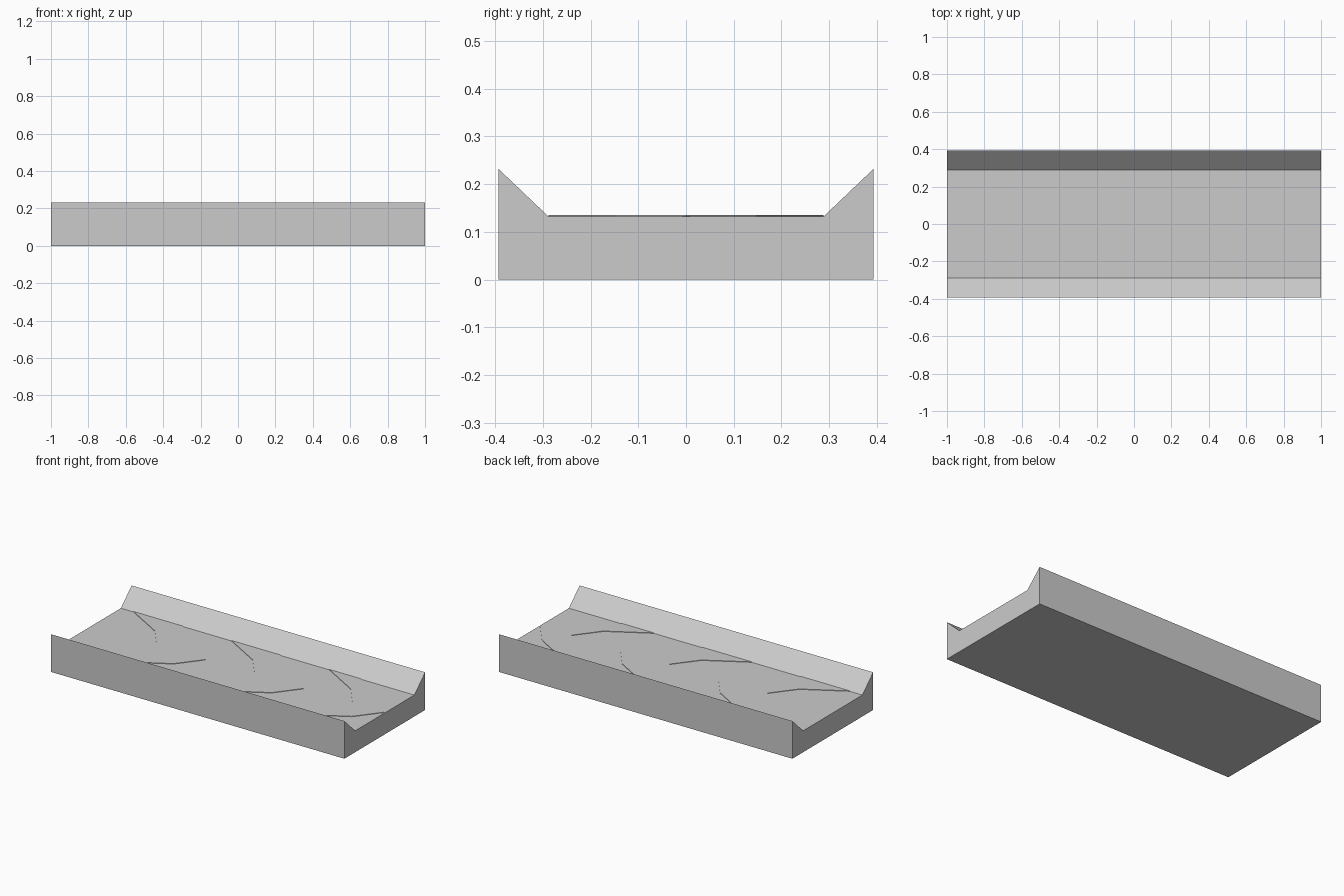
import bpy
import bmesh

cube = bpy.data.objects.get("Cube")
if cube:
    bpy.data.objects.remove(cube, do_unlink=True)

# Single plain grey for every part
grey = bpy.data.materials.new("light grey")
grey.use_nodes = True
colour = (0.6, 0.6, 0.6, 1)
grey.diffuse_color = colour
grey.node_tree.nodes["Principled BSDF"].inputs["Base Color"].default_value = colour


def prism(name, outline, offset):
    """Extrude a closed 3D outline along an offset vector."""
    bm = bmesh.new()
    face = bm.faces.new([bm.verts.new(p) for p in outline])
    extruded = bmesh.ops.extrude_face_region(bm, geom=[face])["geom"]
    verts = [g for g in extruded if isinstance(g, bmesh.types.BMVert)]
    bmesh.ops.translate(bm, verts=verts, vec=offset)
    bmesh.ops.recalc_face_normals(bm, faces=bm.faces)
    mesh = bpy.data.meshes.new(name)
    bm.to_mesh(mesh)
    bm.free()
    mesh.materials.append(grey)
    obj = bpy.data.objects.new(name, mesh)
    bpy.context.collection.objects.link(obj)
    return obj


# Trough: flat floor between two sloping side walls
HALF, INNER, FLOOR, RIM = 0.393, 0.288, 0.132, 0.232
half = [(HALF, 0), (HALF, RIM), (INNER, FLOOR)]
section = half + [(-y, z) for y, z in reversed(half)]
prism("trough", [(-1, y, z) for y, z in section], (2, 0, 0))

# Raised chevron plates on the floor, pointing towards +x
ARM = [(-0.36, INNER), (-0.115, 0.147), (0, 0)]
bent = ARM + [(x, -y) for x, y in reversed(ARM[:-1])]
BANDS = [(-0.554, -0.22), (0.113, 0.447), (0.78, 0.994)]
for i, (tail, tip) in enumerate(BANDS):
    outline = [(tail + x, y, FLOOR - 0.002) for x, y in bent]
    outline += [(tip + x, y, FLOOR - 0.002) for x, y in reversed(bent)]
    prism(f"chevron_{i + 1}", outline, (0, 0, 0.005))
